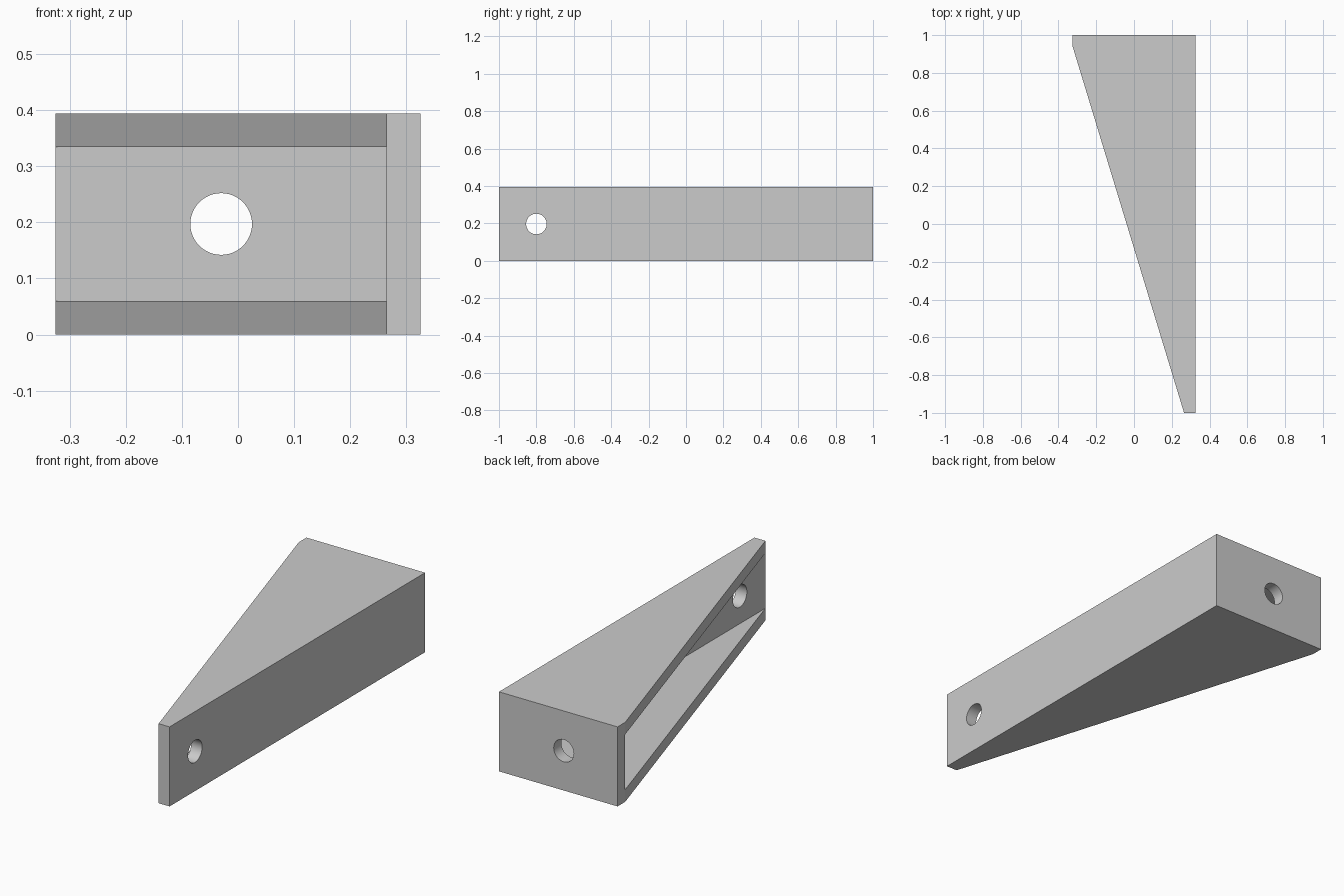
import bpy, bmesh, math

if "Cube" in bpy.data.objects:
    bpy.data.objects.remove(bpy.data.objects["Cube"])

W, L, H, T = 0.325, 1.0, 0.394, 0.06   # half width, half length, height, wall
HOLE = 0.055

grey = bpy.data.materials.new("light grey")
grey.use_nodes = True
colour = (0.6, 0.6, 0.6, 1)
grey.diffuse_color = colour
grey.node_tree.nodes["Principled BSDF"].inputs["Base Color"].default_value = colour


def prism(name, outline, z0, z1):
    """Extrude a plan outline from z0 to z1."""
    bm = bmesh.new()
    face = bm.faces.new([bm.verts.new((x, y, z0)) for x, y in outline])
    top = bmesh.ops.extrude_face_region(bm, geom=[face])["geom"]
    bmesh.ops.translate(bm, vec=(0, 0, z1 - z0),
                        verts=[v for v in top if isinstance(v, bmesh.types.BMVert)])
    bmesh.ops.recalc_face_normals(bm, faces=bm.faces)
    mesh = bpy.data.meshes.new(name)
    bm.to_mesh(mesh)
    bm.free()
    mesh.materials.append(grey)
    ob = bpy.data.objects.new(name, mesh)
    bpy.context.collection.objects.link(ob)
    return ob


def drill(name, location, rotation):
    bpy.ops.mesh.primitive_cylinder_add(vertices=48, radius=HOLE, depth=4 * T,
                                        location=location, rotation=rotation)
    ob = bpy.context.object
    ob.name = name
    ob.data.materials.append(grey)
    return ob


def cut(target, cutter):
    mod = target.modifiers.new(cutter.name, "BOOLEAN")
    mod.operation = "DIFFERENCE"
    mod.solver = "EXACT"
    mod.object = cutter
    bpy.context.view_layer.objects.active = target
    bpy.ops.object.modifier_apply(modifier=mod.name)
    bpy.data.objects.remove(cutter)


# Tapered bracket body
bracket = prism("wedge_bracket",
                [(W - T, -L), (W, -L), (W, L), (-W, L), (-W, L - T)], 0, H)

# Hollow between the top and bottom plates, open on the slanted side
cut(bracket, prism("hollow_cutter",
                   [(-2 * W, -L - T), (W - T, -L - T), (W - T, L - T), (-2 * W, L - T)],
                   T, H - T))

# Screw holes in the end wall and the long side wall
cut(bracket, drill("end_hole_cutter", (-T / 2, L, H / 2), (math.pi / 2, 0, 0)))
cut(bracket, drill("side_hole_cutter", (W, -0.8, H / 2), (0, math.pi / 2, 0)))

# Smooth the hole walls, keep the rest sharp
bpy.ops.object.select_all(action="DESELECT")
bracket.select_set(True)
bpy.context.view_layer.objects.active = bracket
bpy.ops.object.shade_smooth_by_angle(angle=math.radians(15))
